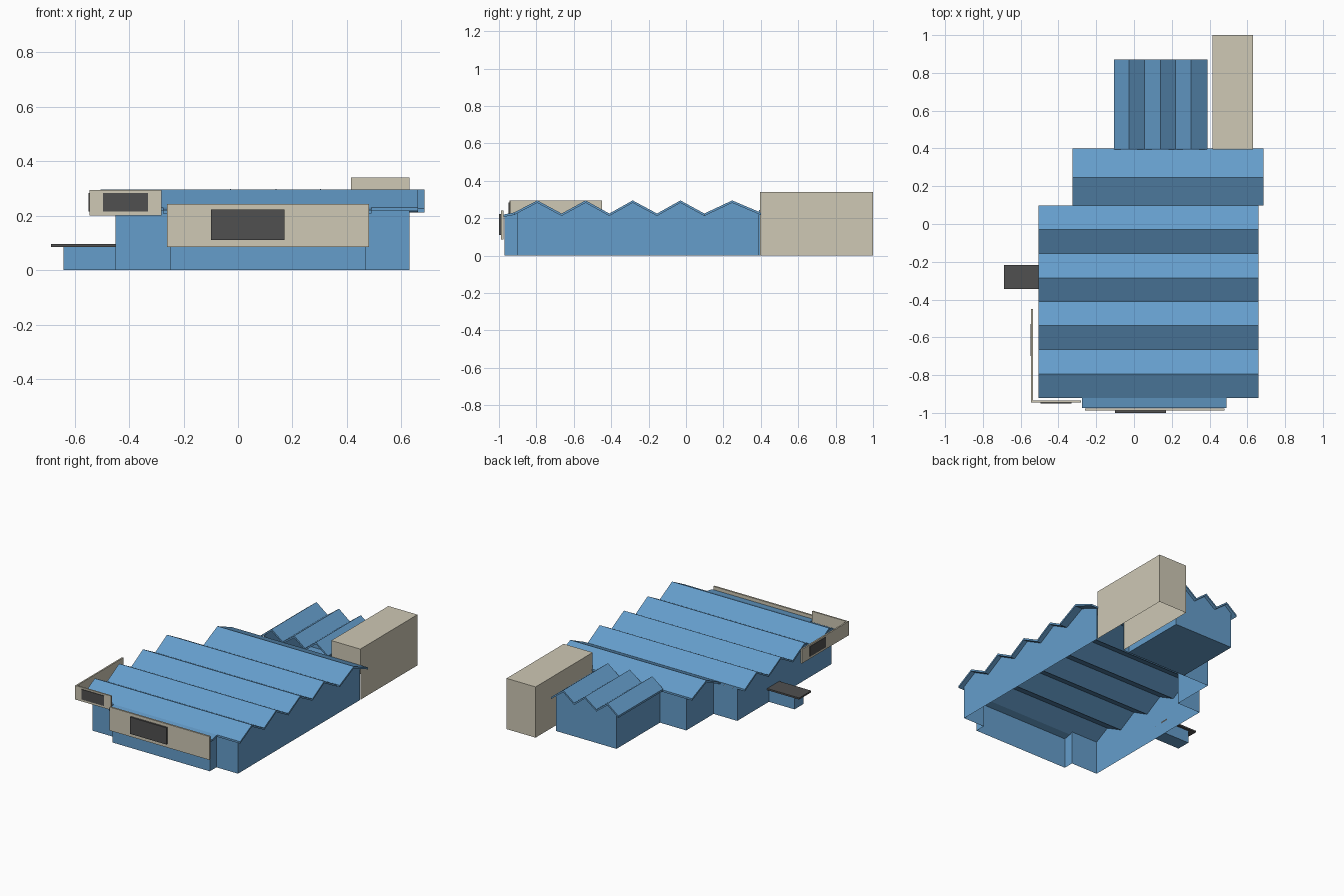
import bpy

if "Cube" in bpy.data.objects:
    bpy.data.objects.remove(bpy.data.objects["Cube"])


def material(name, rgb):
    m = bpy.data.materials.new(name)
    m.diffuse_color = (*rgb, 1)
    m.use_nodes = True
    m.node_tree.nodes["Principled BSDF"].inputs["Base Color"].default_value = m.diffuse_color
    return m


BLUE = material("blue_cladding", (0.13, 0.34, 0.60))
BEIGE = material("beige_panel", (0.62, 0.58, 0.46))
DARK = material("dark_grey", (0.08, 0.08, 0.08))

# Roof zigzags: main runs along y, wing runs along x
MAIN = [(-0.975, 0.22), (-0.92, 0.23), (-0.795, 0.295), (-0.665, 0.225), (-0.537, 0.295),
        (-0.41, 0.225), (-0.285, 0.295), (-0.155, 0.225), (-0.03, 0.295), (0.098, 0.225),
        (0.247, 0.295), (0.40, 0.23)]
WING = [(-0.107, 0.235), (-0.027, 0.298), (0.055, 0.235), (0.14, 0.298), (0.22, 0.235),
        (0.302, 0.298), (0.39, 0.23)]
THICK = 0.013


def make(name, verts, faces, mat):
    me = bpy.data.meshes.new(name)
    me.from_pydata(verts, [], faces)
    me.materials.append(mat)
    ob = bpy.data.objects.new(name, me)
    bpy.context.collection.objects.link(ob)
    return ob


def box(name, x0, x1, y0, y1, z0, z1, mat):
    v = [(x, y, z) for z in (z0, z1) for x, y in ((x0, y0), (x1, y0), (x1, y1), (x0, y1))]
    f = [(3, 2, 1, 0), (4, 5, 6, 7)] + [(i, (i + 1) % 4, (i + 1) % 4 + 4, i + 4) for i in range(4)]
    return make(name, v, f, mat)


def height(prof, t):
    for (a, za), (b, zb) in zip(prof, prof[1:]):
        if a <= t <= b:
            return za + (zb - za) * (t - a) / (b - a)
    return prof[0][1] if t < prof[0][0] else prof[-1][1]


def zigzag_roof(name, prof, a, b, along_x):
    """Folded sheet with thickness, spanning a..b across the folds."""
    n = len(prof)
    place = (lambda s, t, z: (s, t, z)) if along_x else (lambda s, t, z: (t, s, z))
    v = [place(s, t, z - d) for s in (a, b) for d in (0, THICK) for t, z in prof]
    f = []
    for i in range(n - 1):
        top = [i, 2 * n + i, 2 * n + i + 1, i + 1]
        f += [top, [k + n for k in reversed(top)],
              [i, i + 1, n + i + 1, n + i],
              [2 * n + i, 3 * n + i, 3 * n + i + 1, 2 * n + i + 1]]
        if not along_x:
            f[-4:] = [list(reversed(q)) for q in f[-4:]]
    for i in (0, n - 1):
        f.append([i, n + i, 3 * n + i, 2 * n + i])
    return make(name, v, f, BLUE)


def clip(prof, a, b):
    return [(a, height(prof, a))] + [p for p in prof if a < p[0] < b] + [(b, height(prof, b))]


def walls(name, segments, mat):
    """Each segment: start xy, end xy, base z, top profile, profile axis."""
    v, f = [], []
    for p, q, base, prof, axis in segments:
        k0, k1 = p[axis], q[axis]
        ts = [p, q]
        if k0 != k1:
            lo, hi = min(k0, k1), max(k0, k1)
            ks = sorted((t for t, _ in prof if lo < t < hi), reverse=k0 > k1)
            ts = [p] + [(t, p[1]) if axis == 0 else (p[0], t) for t in ks] + [q]
        for a, b in zip(ts, ts[1:]):
            n = len(v)
            v += [(*a, base), (*b, base),
                  (*b, height(prof, b[axis]) - THICK), (*a, height(prof, a[axis]) - THICK)]
            f.append((n, n + 1, n + 2, n + 3))
    return make(name, v, f, mat)


def run(points, prof, axis, base=0):
    return [(p, q, base, prof, axis) for p, q in zip(points, points[1:])]


# Main hall walls, open underneath, with a doorway to the porch
hall = run([(-.45, -.9), (-.25, -.9), (-.25, -.97), (.47, -.97), (.47, -.9), (.63, -.9), (.63, .39)], MAIN, 1)
hall += run([(.415, .39), (.37, .39)], MAIN, 1)
hall += run([(-.08, .39), (-.275, .39), (-.275, .1), (-.45, .1), (-.45, -.235)], MAIN, 1)
hall += run([(-.45, -.235), (-.45, -.33)], MAIN, 1, 0.085)
hall += run([(-.45, -.33), (-.45, -.9)], MAIN, 1)
walls("hall_walls", hall, BLUE)

# Rear wing walls and floor
walls("wing_walls", run([(.37, .39), (.37, .85), (-.08, .85), (-.08, .39)], WING, 0), BLUE)
make("wing_floor", [(-.08, .39, 0), (-.08, .85, 0), (.37, .85, 0), (.37, .39, 0)], [(0, 1, 2, 3)], BLUE)

# Roofs
zigzag_roof("front_eave_roof", clip(MAIN, -0.975, -0.92), -0.275, 0.49, True)
zigzag_roof("hall_roof", clip(MAIN, -0.92, 0.098), -0.505, 0.66, True)
zigzag_roof("rear_bay_roof", clip(MAIN, 0.098, 0.40), -0.325, 0.685, True)
zigzag_roof("wing_roof", WING, 0.395, 0.87, False)

# Tall rear block, open underneath and towards the hall
flat = [(-2, 0.34 + THICK), (2, 0.34 + THICK)]
block = run([(.63, .395), (.63, 1), (.415, 1), (.415, .395)], flat, 0)
block += run([(.415, .395), (.63, .395)], flat, 0, 0.2)
walls("rear_block_walls", block, BEIGE)
make("rear_block_top", [(.415, .395, .34), (.63, .395, .34), (.63, 1, .34), (.415, 1, .34)],
     [(0, 1, 2, 3)], BEIGE)

# Side porch with canopy
box("porch", -0.64, -0.45, -0.33, -0.235, 0, 0.085, BLUE)
box("porch_canopy", -0.687, -0.45, -0.345, -0.217, 0.085, 0.096, DARK)

# Sign boards with dark panels
box("front_board", -0.26, 0.48, -0.988, -0.976, 0.085, 0.242, BEIGE)
box("front_board_panel", -0.10, 0.17, -1.0, -0.988, 0.11, 0.222, DARK)
box("corner_board_front", -0.545, -0.28, -0.945, -0.935, 0.20, 0.294, BEIGE)
box("corner_board_side", -0.545, -0.535, -0.935, -0.45, 0.20, 0.294, BEIGE)
box("corner_front_panel", -0.495, -0.33, -0.949, -0.945, 0.215, 0.283, DARK)
box("corner_side_panel", -0.548, -0.545, -0.70, -0.53, 0.215, 0.283, DARK)
